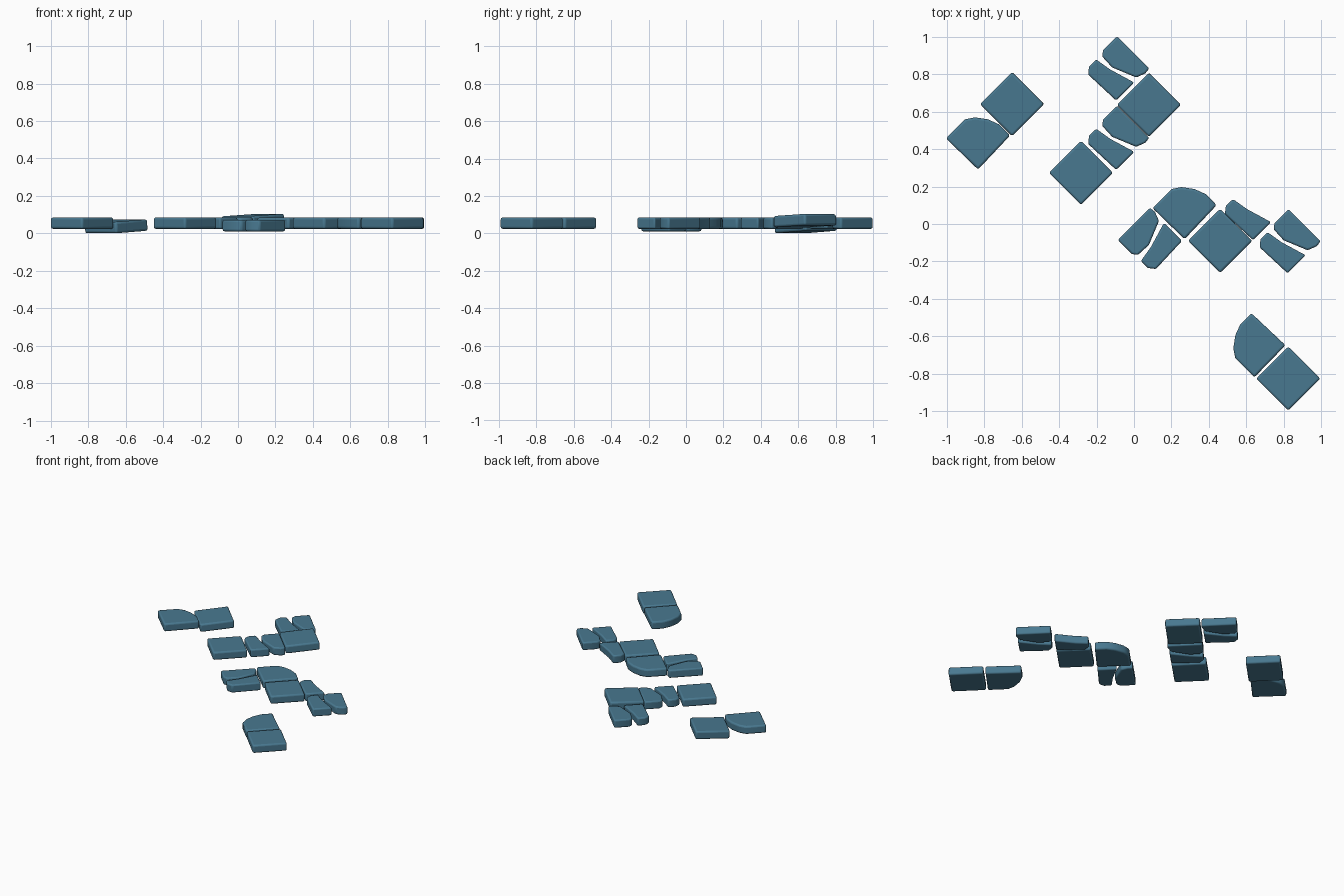
import bpy, bmesh, math

cube = bpy.data.objects.get("Cube")
if cube:
    bpy.data.objects.remove(cube, do_unlink=True)

slate = bpy.data.materials.new("slate_blue")
slate.use_nodes = True
colour = (0.066, 0.19, 0.28, 1)
slate.diffuse_color = colour
slate.node_tree.nodes["Principled BSDF"].inputs["Base Color"].default_value = colour

UNIT = 0.00535     # outline grid step
THICK = 0.061

# Outlines of the four stone shapes, all cut from the same diamond tile
WHOLE = [(-32, 0), (0, -32), (32, 0), (0, 32)]
CHIPPED = [(-32, -1), (0, -32), (32, 2), (21, 13), (10, 18), (-3, 20), (-13, 18)]
BREAK_LARGE = [(0, 32), (-14, 18), (-15, 12), (-5, 1), (19, -9), (28, -5), (32, 0)]
BREAK_SMALL = [(-21, 9), (-28, 2), (-29, -6), (-1, -32), (17, -14), (-7, -1)]


def stone(name, outline, x, y, z=0.055, turn=0, tilt=(0, 0), soft=0.012):
    """Extrude an outline into a slab, round its edges and lay it down."""
    bm = bmesh.new()
    verts = [bm.verts.new((px * UNIT, py * UNIT, -THICK / 2)) for px, py in outline]
    face = bm.faces.new(verts)
    top = bmesh.ops.extrude_face_region(bm, geom=[face])["geom"]
    bmesh.ops.translate(bm, vec=(0, 0, THICK),
                        verts=[v for v in top if isinstance(v, bmesh.types.BMVert)])
    bmesh.ops.recalc_face_normals(bm, faces=bm.faces)
    mesh = bpy.data.meshes.new(name)
    bm.to_mesh(mesh)
    bm.free()
    mesh.materials.append(slate)
    obj = bpy.data.objects.new(name, mesh)
    bpy.context.collection.objects.link(obj)
    obj.location = (x, y, z)
    obj.rotation_euler = (tilt[1], -tilt[0], math.radians(turn))
    bevel = obj.modifiers.new("rounded_edges", "BEVEL")
    bevel.width = soft
    bevel.segments = 3
    bevel.limit_method = "ANGLE"
    bevel.angle_limit = math.radians(40)
    bpy.ops.object.select_all(action="DESELECT")
    obj.select_set(True)
    bpy.context.view_layer.objects.active = obj
    bpy.ops.object.shade_smooth_by_angle(angle=math.radians(40))


def broken(name, x, y, z=0.055, turn=0):
    """A tile split in two pieces."""
    stone(name + "_large_piece", BREAK_LARGE, x, y, z, turn, soft=0.01)
    stone(name + "_small_piece", BREAK_SMALL, x, y, z, turn, soft=0.01)


# Whole tiles
stone("back_right_tile", WHOLE, -0.65, 0.64, 0.038, tilt=(0.04, 0.04))
stone("back_middle_tile", WHOLE, 0.08, 0.636, 0.068, tilt=(0.04, 0.03))
stone("centre_tile", WHOLE, -0.283, 0.273)
stone("left_tile", WHOLE, 0.46, -0.09)
stone("front_tile", WHOLE, 0.823, -0.825)

# Tiles with a chipped corner
stone("back_right_chipped_tile", CHIPPED, -0.832, 0.462)
stone("left_chipped_tile", CHIPPED, 0.27, 0.09)
stone("front_chipped_tile", CHIPPED, 0.637, -0.647, turn=90)

# Tiles broken in two, and one lone piece
broken("back_broken_tile", -0.09, 0.83)
broken("centre_broken_tile", -0.09, 0.46)
broken("middle_broken_tile", 0.085, -0.085, 0.042, turn=90)
broken("left_broken_tile", 0.825, -0.092)
stone("lone_small_piece", BREAK_SMALL, 0.64, 0.085, soft=0.01)
